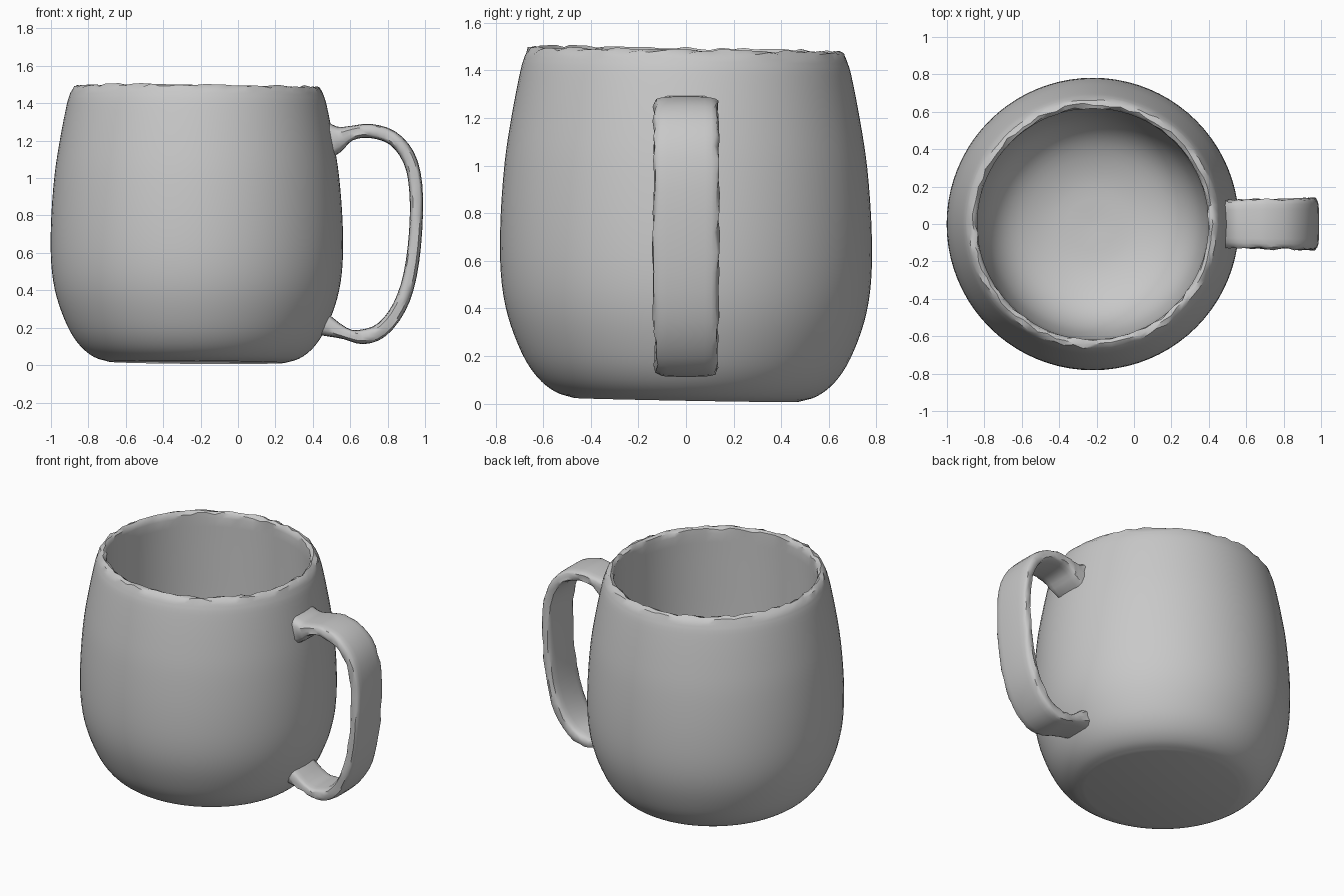
import bpy, bmesh, math, random
from mathutils import Vector

random.seed(4)
cube = bpy.data.objects.get("Cube")
if cube:
    bpy.data.objects.remove(cube, do_unlink=True)

# One plain clay colour
clay = bpy.data.materials.new("clay_grey")
clay.use_nodes = True
clay.diffuse_color = (0.58, 0.58, 0.58, 1)
clay.node_tree.nodes["Principled BSDF"].inputs["Base Color"].default_value = (0.58, 0.58, 0.58, 1)

CENTRE_X = -0.22


def smooth_path(points, steps):
    """Catmull-Rom curve through the points."""
    p = [Vector(q) for q in points]
    p = [2 * p[0] - p[1]] + p + [2 * p[-1] - p[-2]]
    out = []
    for a, b, c, d in zip(p, p[1:], p[2:], p[3:]):
        for i in range(steps):
            t = i / steps
            out.append(0.5 * (2 * b + (c - a) * t + (2 * a - 5 * b + 4 * c - d) * t * t
                              + (3 * b - a - 3 * c + d) * t ** 3))
    return out + [p[-2]]


def loft(name, rings, angle):
    """Skin closed rings into one capped solid."""
    bm = bmesh.new()
    loops = [[bm.verts.new(co) for co in ring] for ring in rings]
    n = len(loops[0])
    for a, b in zip(loops, loops[1:]):
        for i in range(n):
            j = (i + 1) % n
            bm.faces.new((a[i], a[j], b[j], b[i]))
    bm.faces.new(loops[0][::-1])
    bm.faces.new(loops[-1])
    bmesh.ops.recalc_face_normals(bm, faces=bm.faces)
    mesh = bpy.data.meshes.new(name)
    bm.to_mesh(mesh)
    bm.free()
    mesh.materials.append(clay)
    obj = bpy.data.objects.new(name, mesh)
    bpy.context.collection.objects.link(obj)
    bpy.ops.object.select_all(action='DESELECT')
    bpy.context.view_layer.objects.active = obj
    obj.select_set(True)
    bpy.ops.object.shade_smooth_by_angle(angle=math.radians(angle))
    return obj


# Cup: outer wall, chipped rim, inner wall and bowl floor as (radius, height)
outer = smooth_path([(0.47, 0.015), (0.55, 0.04), (0.625, 0.1), (0.69, 0.2), (0.75, 0.36),
                     (0.778, 0.53), (0.78, 0.75), (0.762, 1.0), (0.732, 1.2),
                     (0.695, 1.39), (0.675, 1.455)], 4)
rim = [Vector(q) for q in ((0.66, 1.48), (0.64, 1.49), (0.622, 1.478))]
inner = smooth_path([(0.618, 1.45), (0.618, 1.2), (0.615, 0.8), (0.60, 0.55), (0.55, 0.34),
                     (0.44, 0.2), (0.25, 0.12), (0.02, 0.1)], 4)
SEGMENTS = 80


def cup_ring(point, jitter=0.0):
    ring = []
    for i in range(SEGMENTS):
        a = math.tau * i / SEGMENTS
        r = point.x + random.uniform(-jitter, jitter)
        x, y = r * math.cos(a), r * math.sin(a)
        # hand-made lean: the right and back sit slightly lower
        z = point.y - 0.007 * x - 0.018 * y + random.uniform(-jitter, jitter)
        ring.append((x + CENTRE_X, y, max(z, 0)))
    return ring


loft("mug_cup", [cup_ring(p) for p in outer] + [cup_ring(p, 0.008) for p in rim]
     + [cup_ring(p) for p in inner], 35)

# Handle: flat strap between an outer and an inner edge line in (x, z)
strap_outer = smooth_path([(0.45, 1.32), (0.53, 1.275), (0.61, 1.28), (0.71, 1.29), (0.84, 1.25),
                           (0.94, 1.14), (0.985, 0.97), (0.985, 0.72), (0.955, 0.47),
                           (0.895, 0.29), (0.79, 0.155), (0.67, 0.112), (0.56, 0.14),
                           (0.44, 0.16)], 3)
strap_inner = smooth_path([(0.45, 1.08), (0.55, 1.14), (0.61, 1.2), (0.70, 1.215), (0.81, 1.18),
                           (0.885, 1.08), (0.915, 0.94), (0.915, 0.72), (0.885, 0.49),
                           (0.83, 0.33), (0.75, 0.225), (0.66, 0.19), (0.58, 0.20),
                           (0.45, 0.30)], 3)
SIDES = 20


def strap_ring(o, i, half_width):
    mid, half = (o + i) / 2, (o - i) / 2
    ring = []
    for k in range(SIDES):
        a = math.tau * k / SIDES
        c, s = math.cos(a), math.sin(a)
        # rounded-box section, with worn side edges
        u = math.copysign(abs(c) ** 0.45, c)
        v = math.copysign(abs(s) ** 0.55, s)
        wear = random.uniform(-0.007, 0.007) if abs(u) > 0.85 else 0
        q = mid + half * v
        ring.append((q.x, u * half_width + wear, q.y))
    return ring


last = len(strap_outer) - 1
rings = []
for n, (o, i) in enumerate(zip(strap_outer, strap_inner)):
    rings.append(strap_ring(o, i, 0.125 + 0.012 * math.sin(math.pi * n / last)))
loft("mug_handle", rings, 40)
